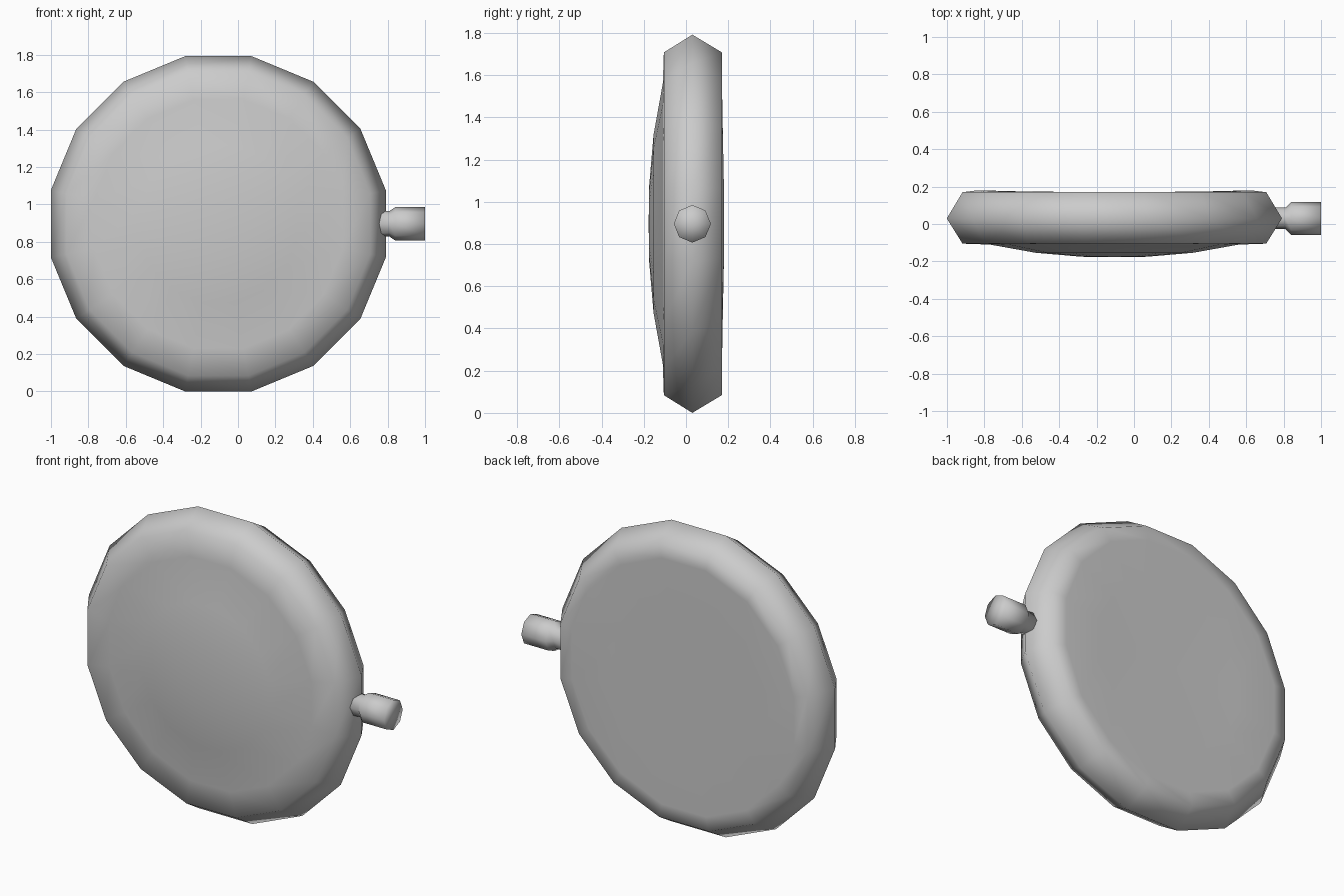
import bpy, bmesh
from math import cos, sin, pi
from mathutils import Vector

if "Cube" in bpy.data.objects:
    bpy.data.objects.remove(bpy.data.objects["Cube"])

CX, CY, CZ = -0.105, 0.03, 0.896


def lathe(name, sides, rings, place, offset, caps):
    """Stack rings of vertices; place(ring, angle) gives each point."""
    bm = bmesh.new()
    loops = [[bm.verts.new(place(r, 2 * pi * (i + offset) / sides))
              for i in range(sides)] for r in rings]
    for a, b in zip(loops, loops[1:]):
        for i in range(sides):
            j = (i + 1) % sides
            bm.faces.new((a[i], a[j], b[j], b[i]))
    for loop, centre in zip((loops[0], loops[-1]), caps):
        tip = bm.verts.new(centre)
        for i in range(sides):
            bm.faces.new((loop[i], loop[(i + 1) % sides], tip))
    bmesh.ops.recalc_face_normals(bm, faces=bm.faces)
    for f in bm.faces:
        f.smooth = True
    me = bpy.data.meshes.new(name)
    bm.to_mesh(me)
    bm.free()
    ob = bpy.data.objects.new(name, me)
    bpy.context.collection.objects.link(ob)
    return ob


# Round case: domed front, bevelled rim, nearly flat back
def case_point(ring, a):
    apothem, y, lift = ring
    r = apothem / cos(pi / 16)
    y += lift * max(0.0, cos(2 * a))
    return Vector((CX + r * cos(a), y, CZ + r * sin(a)))


case_rings = [(0.175, -0.175, 0), (0.42, -0.154, 0), (0.665, -0.110, 0),
              (0.812, -0.105, 0), (0.896, CY, 0), (0.812, 0.17, 0),
              (0.73, 0.171, 0.010), (0.48, 0.172, 0)]
lathe("case", 16, case_rings, case_point, 0.5,
      ((CX, -0.177, CZ), (CX, 0.172, CZ)))


# Side crown with a narrow neck running into the case
def crown_point(ring, a):
    x, ry, rz = ring
    return Vector((x, CY + ry * cos(a), CZ + rz * sin(a)))


crown_rings = [(0.70, 0.058, 0.075), (0.81, 0.058, 0.068),
               (0.84, 0.088, 0.089), (1.0, 0.088, 0.089)]
lathe("crown", 8, crown_rings, crown_point, 0,
      ((0.70, CY, CZ), (1.0, CY, CZ)))
